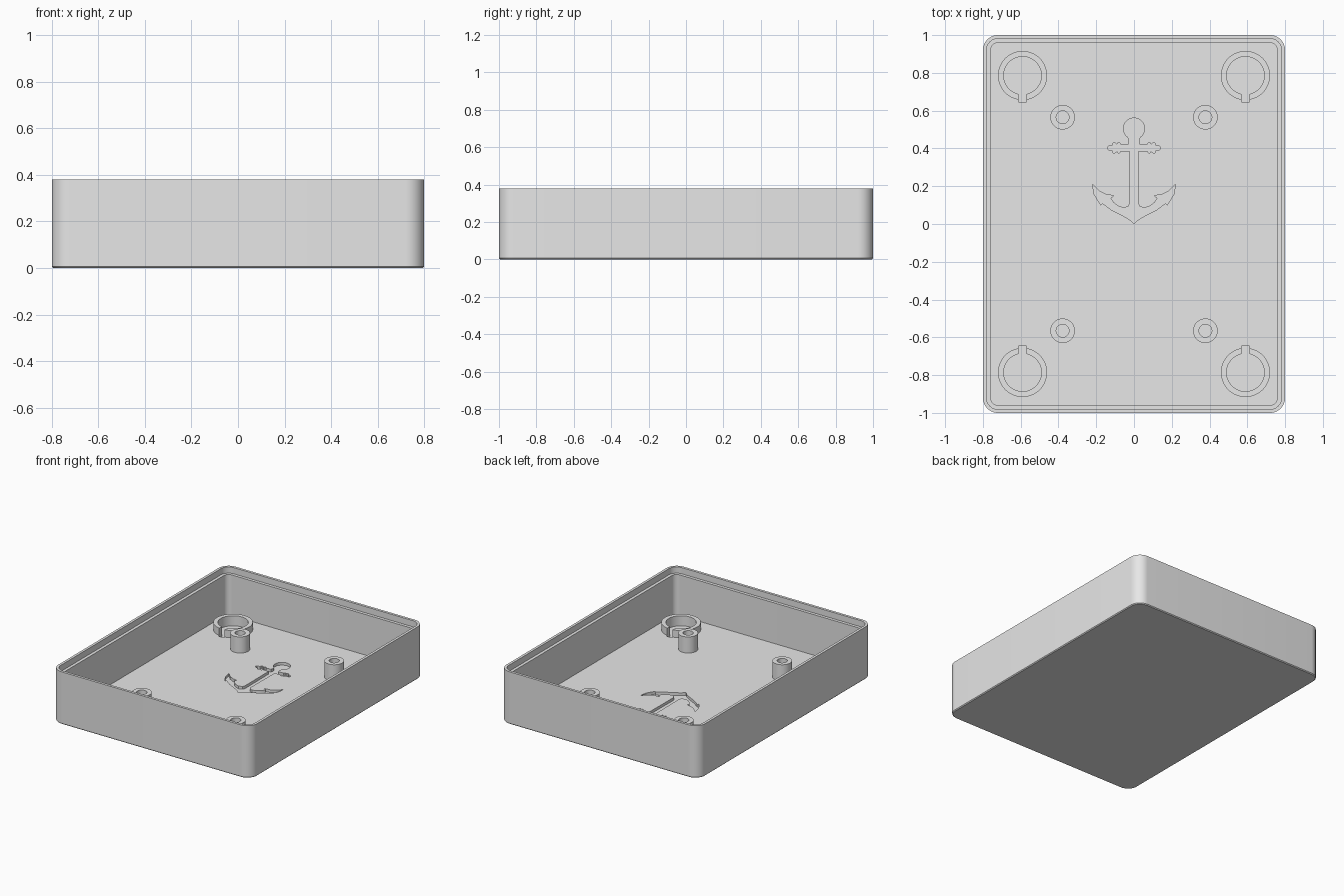
import bpy, bmesh
from math import radians, sin, cos, asin, pi

old = bpy.data.objects.get("Cube")
if old:
    bpy.data.objects.remove(old, do_unlink=True)

grey = bpy.data.materials.new("light_grey_plastic")
grey.use_nodes = True
grey.diffuse_color = (0.8, 0.8, 0.8, 1)
grey.node_tree.nodes["Principled BSDF"].inputs["Base Color"].default_value = (0.8, 0.8, 0.8, 1)

HALF_X, HALF_Y, HEIGHT = 0.8, 1.0, 0.38
RADIUS, FLOOR, RECESS = 0.08, 0.04, 0.02


def arc(cx, cy, r, start, end, steps):
    angles = [radians(start + (end - start) * i / steps) for i in range(steps + 1)]
    return [(cx + r * cos(a), cy + r * sin(a)) for a in angles]


def rounded_rectangle(inset):
    r = RADIUS - inset
    x, y = HALF_X - RADIUS, HALF_Y - RADIUS
    corners = [(x, y, 0), (-x, y, 90), (-x, -y, 180), (x, -y, 270)]
    return [p for cx, cy, a in corners for p in arc(cx, cy, r, a, a + 90, 12)]


def loft(name, sections, closed=False):
    """Skin a stack of (outline, z) sections; cap the ends, or join them into a tube."""
    bm = bmesh.new()
    rings = [[bm.verts.new((x, y, z)) for x, y in outline] for outline, z in sections]
    pairs = list(zip(rings, rings[1:]))
    if closed:
        pairs.append((rings[-1], rings[0]))
    else:
        bm.faces.new(rings[0][::-1])
        bm.faces.new(rings[-1])
    for low, high in pairs:
        for i in range(len(low)):
            j = (i + 1) % len(low)
            bm.faces.new((low[i], low[j], high[j], high[i]))
    bmesh.ops.recalc_face_normals(bm, faces=bm.faces[:])
    mesh = bpy.data.meshes.new(name)
    bm.to_mesh(mesh)
    bm.free()
    mesh.materials.append(grey)
    obj = bpy.data.objects.new(name, mesh)
    bpy.context.collection.objects.link(obj)
    return obj


def activate(obj):
    bpy.ops.object.select_all(action="DESELECT")
    obj.select_set(True)
    bpy.context.view_layer.objects.active = obj


def smooth(obj):
    activate(obj)
    bpy.ops.object.shade_smooth_by_angle(angle=radians(30))


def carve(obj, outline):
    """Sink an outline into the tray floor."""
    cutter = loft("cutter", [(outline, RECESS), (outline, FLOOR + 0.05)])
    cutter.hide_render = True
    mod = obj.modifiers.new("recess", "BOOLEAN")
    mod.operation, mod.solver, mod.object = "DIFFERENCE", "EXACT", cutter
    activate(obj)
    bpy.ops.object.modifier_apply(modifier=mod.name)
    bpy.data.objects.remove(cutter, do_unlink=True)


# Tray: chamfered base, outer wall, stepped rim, inner wall and floor
tray = loft("tray", [
    (rounded_rectangle(0.006), 0),
    (rounded_rectangle(0), 0.006),
    (rounded_rectangle(0), HEIGHT),
    (rounded_rectangle(0.019), HEIGHT),
    (rounded_rectangle(0.019), HEIGHT - 0.045),
    (rounded_rectangle(0.041), HEIGHT - 0.045),
    (rounded_rectangle(0.041), FLOOR),
])

# Anchor engraved in the floor: half outline, mirrored
half = arc(0, 0.505, 0.056, 90, -55, 14) + [
    (0.025, 0.445), (0.03, 0.42), (0.07, 0.42), (0.077, 0.43), (0.085, 0.43),
    (0.09, 0.42), (0.1, 0.43), (0.11, 0.43), (0.115, 0.415), (0.135, 0.413),
    (0.14, 0.402), (0.135, 0.392), (0.115, 0.39), (0.11, 0.377), (0.1, 0.377),
    (0.09, 0.386), (0.085, 0.377), (0.077, 0.377), (0.07, 0.386), (0.024, 0.386),
    (0.022, 0.11), (0.03, 0.093), (0.055, 0.085), (0.085, 0.095), (0.11, 0.115),
    (0.125, 0.137), (0.107, 0.15), (0.15, 0.157), (0.185, 0.175), (0.22, 0.21),
    (0.21, 0.155), (0.175, 0.1), (0.167, 0.11), (0.12, 0.075), (0.06, 0.045),
    (0.02, 0.02), (0, 0)]
anchor = half + [(-x, y) for x, y in half[-2:0:-1]]
carve(tray, anchor)

# Corner sockets (slotted rings over keyhole recesses) and screw posts
R_OUT, R_IN, SLOT = 0.13, 0.1, 0.022
gap_in, gap_out = [asin(SLOT / r) * 180 / pi for r in (R_IN, R_OUT)]
inner = arc(0, 0, R_IN, -90 + gap_in, 270 - gap_in, 48)
outer = arc(0, 0, R_OUT, 270 - gap_out, -90 + gap_out, 48)
keyhole = inner + [(-SLOT, -0.14), (SLOT, -0.14)]


def place(outline, x, y, flip):
    return [(x + px, y + py * flip) for px, py in outline]


for side_x, word_x in ((1, "left"), (-1, "right")):
    for side_y, word_y in ((1, "back"), (-1, "front")):
        spot = (side_x * 0.59, side_y * 0.786, side_y)
        carve(tray, place(keyhole, *spot))
        ring = place(inner + outer, *spot)
        smooth(loft(f"socket_ring_{word_y}_{word_x}", [(ring, FLOOR), (ring, 0.093)]))

        x, y = side_x * 0.378, side_y * 0.565
        wall = arc(x, y, 0.065, 0, 350, 35)
        bore = arc(x, y, 0.034, 0, 350, 35)
        smooth(loft(f"screw_post_{word_y}_{word_x}",
                    [(wall, FLOOR), (wall, 0.157), (bore, 0.157), (bore, FLOOR)], closed=True))

smooth(tray)
